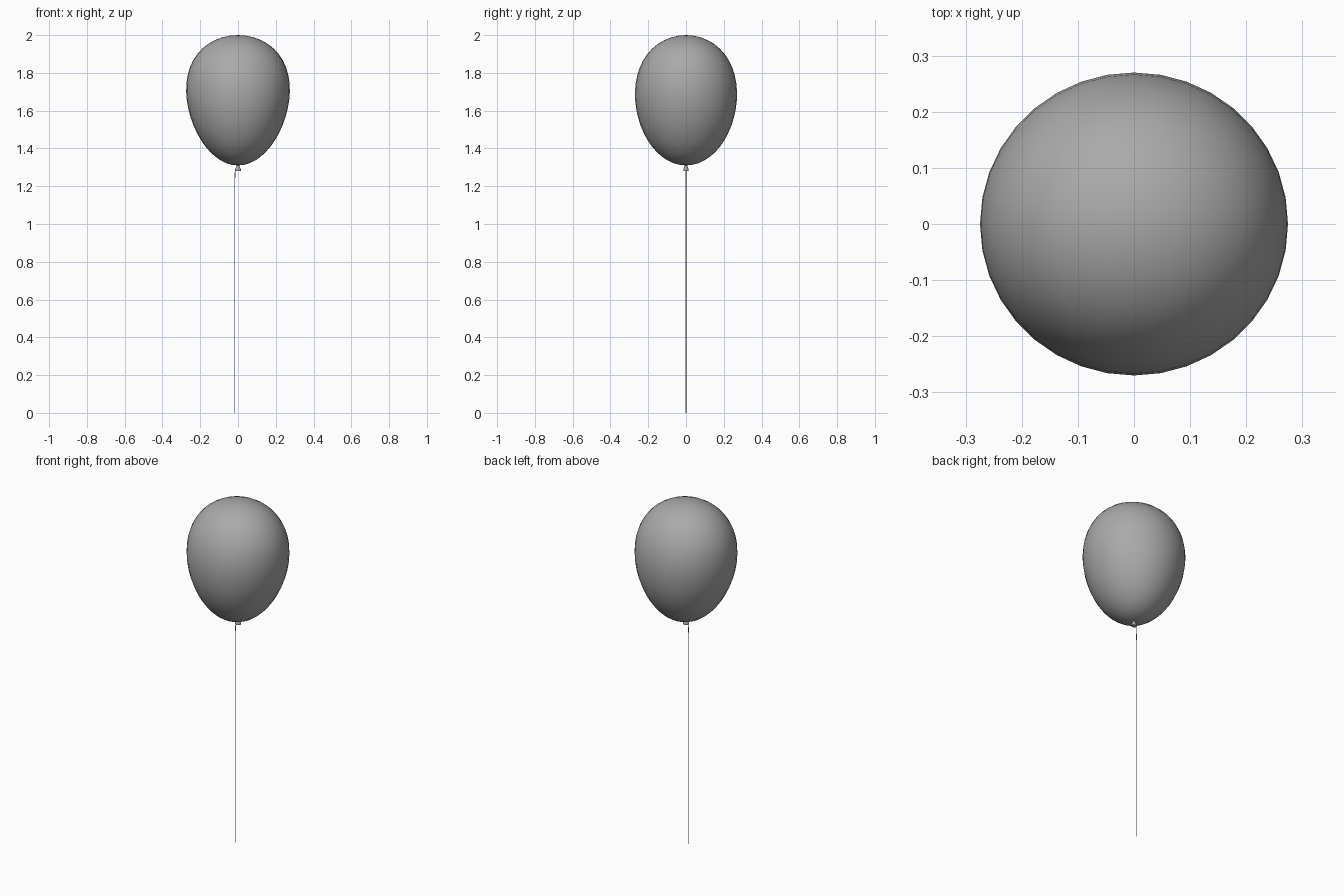
import bpy, bmesh, math

if "Cube" in bpy.data.objects:
    bpy.data.objects.remove(bpy.data.objects["Cube"])

grey = bpy.data.materials.new("balloon grey")
grey.diffuse_color = (0.4, 0.4, 0.4, 1)
grey.use_nodes = True
grey.node_tree.nodes["Principled BSDF"].inputs["Base Color"].default_value = grey.diffuse_color


def loft(name, rings, n):
    """Skin elliptical rings (cx, z, rx, ry); a zero radius makes a pole."""
    bm = bmesh.new()
    loops = []
    for cx, z, rx, ry in rings:
        if rx == 0:
            loops.append([bm.verts.new((cx, 0, z))] * n)
        else:
            loops.append([bm.verts.new((cx + rx * math.cos(2 * math.pi * i / n),
                                        ry * math.sin(2 * math.pi * i / n), z)) for i in range(n)])
    for a, b in zip(loops, loops[1:]):
        for i in range(n):
            j = (i + 1) % n
            bm.faces.new(list(dict.fromkeys((a[i], a[j], b[j], b[i]))))
    bmesh.ops.recalc_face_normals(bm, faces=bm.faces)
    me = bpy.data.meshes.new(name)
    bm.to_mesh(me)
    bm.free()
    me.materials.append(grey)
    ob = bpy.data.objects.new(name, me)
    bpy.context.collection.objects.link(ob)
    bpy.ops.object.select_all(action='DESELECT')
    ob.select_set(True)
    bpy.context.view_layer.objects.active = ob
    bpy.ops.object.shade_smooth_by_angle(angle=math.radians(50))
    return ob


# Balloon: egg profile, a little more pointed across x than across y
rings = []
steps = 24
for k in range(steps + 1):
    t = math.pi * k / steps
    s, c = math.sin(t), -math.cos(t)
    z = 1.655 + 0.345 * c
    rx = 0.271 * s * (1 + 0.16 * c + 0.03 * (c * c))
    ry = 0.269 * s * (1 + 0.09 * c + 0.03 * (c * c))
    if k in (0, steps):
        rx = ry = 0
    rings.append((0, z, rx, ry))
loft("balloon", rings, 36)

# Knot: small flared skirt under the balloon
loft("knot", [(0, 1.281, 0, 0), (0, 1.281, 0.016, 0.014), (0, 1.288, 0.016, 0.014),
              (0, 1.312, 0.005, 0.005), (0, 1.314, 0, 0)], 16)

# String: thin cord hanging from the edge of the knot
loft("string", [(-0.018, 0, 0, 0), (-0.018, 0, 0.0018, 0.0018), (-0.018, 1.2, 0.0018, 0.0018),
                (-0.015, 1.285, 0.0018, 0.0018), (-0.015, 1.285, 0, 0)], 8)
